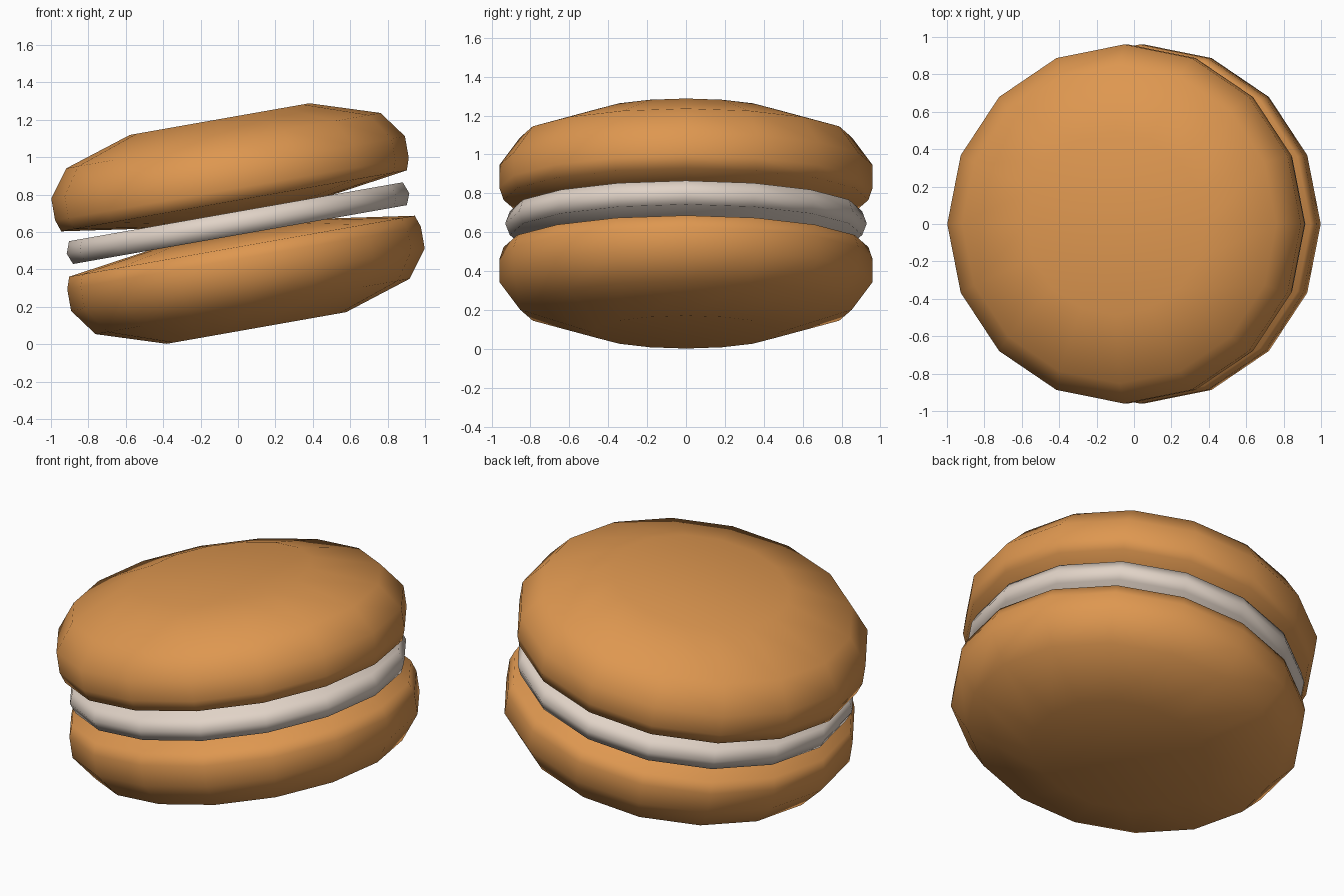
import bpy, bmesh, math
from mathutils import Matrix

if "Cube" in bpy.data.objects:
    bpy.data.objects.remove(bpy.data.objects["Cube"])

SIDES = 16
# whole sandwich leans 10 degrees, right side up
TILT = Matrix.Translation((0, 0, 0.645)) @ Matrix.Rotation(math.radians(-10), 4, 'Y')


def material(name, color):
    m = bpy.data.materials.new(name)
    m.diffuse_color = (*color, 1)
    m.use_nodes = True
    m.node_tree.nodes["Principled BSDF"].inputs["Base Color"].default_value = m.diffuse_color
    return m


def lathe(name, profile, mat, flip=1):
    """Spin (radius, height) points into a closed, smooth solid."""
    bm = bmesh.new()
    rings = []
    for r, h in profile:
        rings.append([bm.verts.new((r * math.cos(2 * math.pi * i / SIDES),
                                    r * math.sin(2 * math.pi * i / SIDES),
                                    h * flip)) for i in range(SIDES)])
    for a, b in zip(rings, rings[1:]):
        for i in range(SIDES):
            j = (i + 1) % SIDES
            bm.faces.new((a[i], a[j], b[j], b[i]))
    bm.faces.new(rings[0])
    bm.faces.new(rings[-1])
    bmesh.ops.recalc_face_normals(bm, faces=bm.faces)
    for f in bm.faces:
        f.smooth = True
    bm.transform(TILT)
    me = bpy.data.meshes.new(name)
    bm.to_mesh(me)
    bm.free()
    me.materials.append(mat)
    ob = bpy.data.objects.new(name, me)
    bpy.context.collection.objects.link(ob)
    return ob


biscuit = material("golden_biscuit", (0.73, 0.31, 0.08))
cream = material("cream", (0.75, 0.65, 0.57))

# biscuit halves: domed outside, softly bulging inside, mirrored about the cream
shell = [(0.487, 0.567), (0.853, 0.45), (0.96, 0.305),
         (0.96, 0.187), (0.938, 0.123), (0.5, 0.06)]
lathe("top_biscuit", shell, biscuit)
lathe("bottom_biscuit", shell, biscuit, -1)

# cream filling disc
lathe("cream_filling", [(0.906, 0.064), (0.93, 0.0), (0.906, -0.06)], cream)
